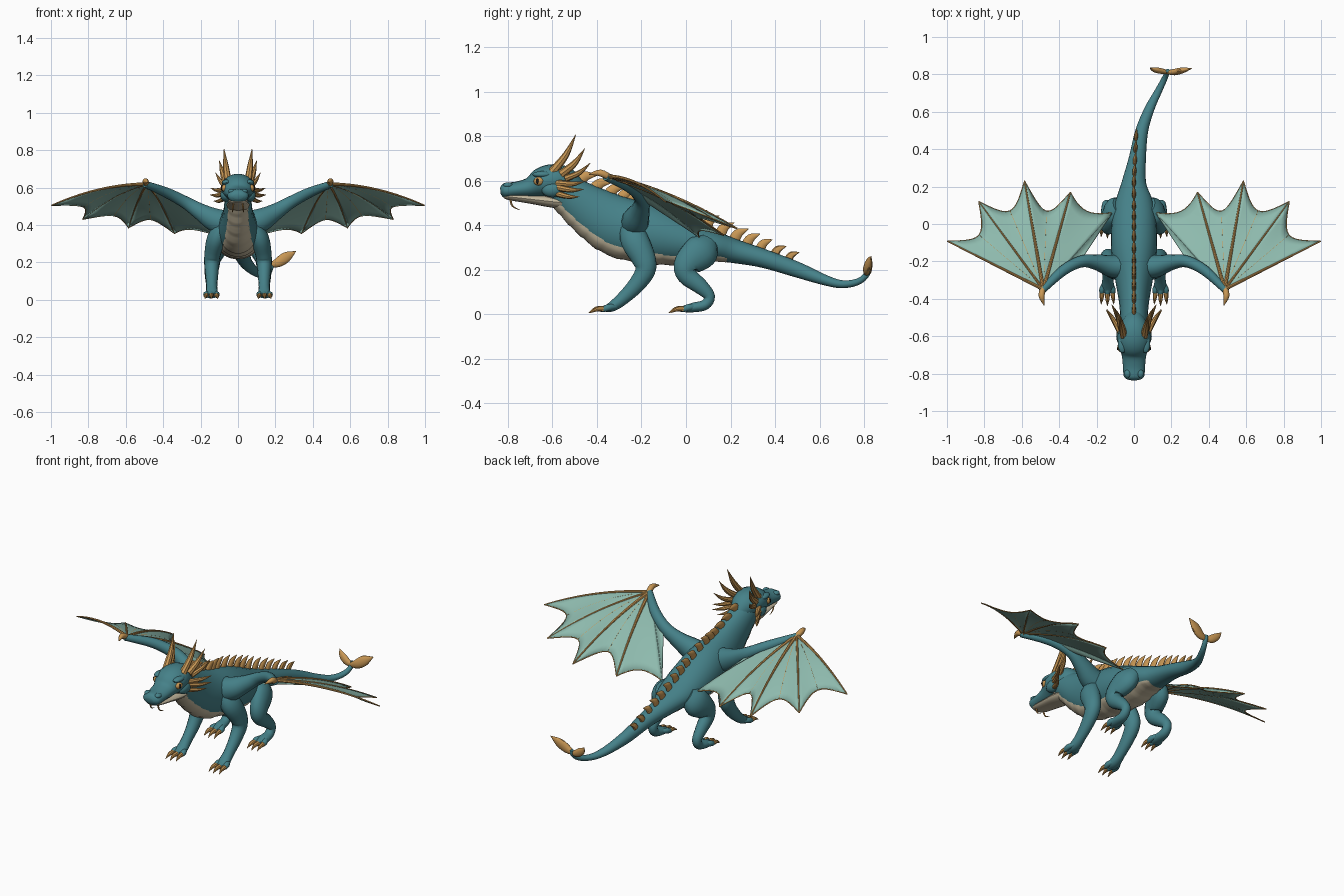
import bpy, bmesh, math
from mathutils import Vector, Matrix

if "Cube" in bpy.data.objects:
    bpy.data.objects.remove(bpy.data.objects["Cube"])

made = []


def material(name, color):
    mat = bpy.data.materials.new(name)
    mat.use_nodes = True
    mat.diffuse_color = (*color, 1)
    mat.node_tree.nodes["Principled BSDF"].inputs["Base Color"].default_value = (*color, 1)
    return mat


TEAL = material("teal scales", (.06, .22, .25))
GOLD = material("gold horn", (.58, .31, .09))
CREAM = material("cream belly", (.55, .48, .34))
MEMBRANE = material("pale green membrane", (.27, .49, .42))
BLACK = material("black pupil", (.01, .01, .01))


def add_object(name, verts, faces, mat):
    mesh = bpy.data.meshes.new(name)
    mesh.from_pydata(verts, [], faces)
    mesh.materials.append(mat)
    obj = bpy.data.objects.new(name, mesh)
    bpy.context.collection.objects.link(obj)
    made.append(obj)
    return obj


def spline(keys, steps):
    """Smooth curve through rows of x, y, z, half width, half height."""
    keys = [tuple(k) if len(k) == 5 else (*k, k[3]) for k in keys]
    padded = [keys[0]] + keys + [keys[-1]]
    rows = []
    for a, b, c, d in zip(padded, padded[1:], padded[2:], padded[3:]):
        for s in range(steps):
            t = s / steps
            rows.append([q + t * (r - p) / 2 + t * t * (2 * p - 5 * q + 4 * r - u) / 2
                         + t ** 3 * (3 * q - p - 3 * r + u) / 2
                         for p, q, r, u in zip(a, b, c, d)])
    return rows + [list(keys[-1])]


def frames(keys, steps):
    """Centre, side axis, up axis and radii for each cross-section."""
    rows = spline(keys, steps)
    points = [Vector(r[:3]) for r in rows]
    overall = (points[-1] - points[0]).normalized()
    ref = Vector((0, 1, 0)) if abs(overall.x) > .7 else Vector((1, 0, 0))
    result = []
    for i, (row, p) in enumerate(zip(rows, points)):
        t = (points[min(i + 1, len(points) - 1)] - points[max(i - 1, 0)]).normalized()
        side = (ref - t * ref.dot(t)).normalized()
        result.append((p, side, side.cross(t), max(row[3], .001), max(row[4], .001)))
    return result


def loft(name, keys, mat, sides=14, steps=4):
    rings = frames(keys, steps)
    verts = []
    for p, side, up, w, h in rings:
        for j in range(sides):
            a = math.tau * j / sides
            verts.append(p + side * w * math.cos(a) + up * h * math.sin(a))
    faces = []
    for i in range(len(rings) - 1):
        for j in range(sides):
            k = (j + 1) % sides
            faces.append((i * sides + j, (i + 1) * sides + j, (i + 1) * sides + k, i * sides + k))
    last = (len(rings) - 1) * sides
    faces += [list(range(sides)), [last + j for j in reversed(range(sides))]]
    return add_object(name, verts, faces, mat)


def ellipsoid(name, center, size, mat):
    bm = bmesh.new()
    bmesh.ops.create_uvsphere(bm, u_segments=16, v_segments=10, radius=1,
                              matrix=Matrix.Translation(center) @ Matrix.Diagonal((*size, 1)))
    obj = add_object(name, [], [], mat)
    bm.to_mesh(obj.data)
    bm.free()


def spike(name, base, tip, radius, bend):
    """Tapered horn from base to tip, bowed by bend."""
    base, tip = Vector(base), Vector(tip)
    mid = (base + tip) / 2 + Vector(bend)
    loft(name, [(*base, radius), (*mid, radius * .75), (*tip, .001)], GOLD, 8, 4)


# Body, neck and tail
body_keys = [(0, -.62, .60, .065, .065), (0, -.52, .53, .072, .09), (0, -.42, .46, .08, .115),
             (0, -.30, .395, .1, .135), (0, -.15, .36, .122, .13), (0, 0, .325, .12, .105),
             (0, .12, .307, .1, .07), (0, .22, .283, .066, .054), (.018, .35, .25, .046, .042),
             (.042, .5, .2, .034, .035), (.085, .62, .155, .026, .024), (.125, .7, .135, .02, .018),
             (.16, .77, .145, .016, .015), (.177, .81, .175, .013, .013), (.18, .82, .205, .01, .01)]
loft("body", body_keys, TEAL, 24, 5)

# Overlapping belly plates
belly = [f for f in frames(body_keys, 9) if f[0].y < .2]
arc = 12
verts, faces = [], []
for i, (p, side, up, w, h) in enumerate(belly):
    lift = 1.015 + .035 * (i % 5) / 4
    for j in range(arc + 1):
        a = math.radians(-143 + 106 * j / arc)
        k = .97 if j in (0, arc) else lift
        verts.append(p + side * w * k * math.cos(a) + up * h * k * math.sin(a))
for i in range(len(belly) - 1):
    for j in range(arc):
        n = i * (arc + 1) + j
        faces.append((n, n + arc + 1, n + arc + 2, n + 1))
add_object("belly_plates", verts, faces, CREAM)

# Row of fins down the back
next_y = -.53
for p, side, up, w, h in frames(body_keys, 20):
    if p.y < next_y or p.y > .48:
        continue
    next_y = p.y + .058
    size = .065 if p.y < .2 else .065 - (p.y - .2) * .07
    base = p + up * (h - .008)
    base.x *= .3
    back = up.cross(side)
    mid = base + up * size * .55 + back * size * .2
    tip = base + up * size + back * size * .8
    loft("back_fin", [(*base, .011, size * .38), (*mid, .01, size * .32), (*tip, .001, .001)],
         GOLD, 8, 4)

# Tail blade
loft("tail_blade_large", [(.17, .812, .185, .008, .01), (.215, .812, .2, .017, .026),
                          (.26, .822, .23, .015, .028), (.31, .832, .26, .001, .001)], GOLD)
loft("tail_blade_small", [(.185, .812, .185, .008, .01), (.145, .818, .195, .015, .022),
                          (.11, .825, .22, .013, .02), (.085, .835, .25, .001, .001)], GOLD)

# Head and lower jaw
loft("head", [(0, -.834, .553, .028, .015), (0, -.815, .555, .054, .034), (0, -.76, .56, .059, .036),
              (0, -.70, .57, .066, .046), (0, -.65, .59, .084, .068), (0, -.60, .6, .088, .074),
              (0, -.55, .592, .076, .072), (0, -.50, .56, .05, .055)], TEAL, 20, 5)
loft("lower_jaw", [(0, -.82, .53, .025, .008), (0, -.79, .527, .046, .015), (0, -.70, .517, .055, .02),
                   (0, -.62, .508, .062, .026), (0, -.55, .5, .06, .028)], CREAM, 16)

tips = [(.998, -.092, .505), (.83, .12, .43), (.585, .23, .385), (.34, .17, .355),
        (.115, .06, .345), (.28, -.19, .51)]
wrist = Vector((.485, -.35, .615))
bone_radii = (.009, .007, .01, .01)

for sx, label in ((1, "left"), (-1, "right")):
    def flip(rows):
        return [(r[0] * sx, *r[1:]) for r in rows]

    def at(x, y, z):
        return (x * sx, y, z)

    # Face details
    ellipsoid(label + "_brow", at(.062, -.645, .628), (.024, .045, .015), TEAL)
    ellipsoid(label + "_eye", at(.07, -.66, .597), (.02, .025, .02), GOLD)
    ellipsoid(label + "_pupil", at(.085, -.668, .598), (.007, .006, .013), BLACK)
    ellipsoid(label + "_nostril", at(.034, -.8, .58), (.018, .022, .013), TEAL)
    ellipsoid(label + "_cheek", at(.065, -.60, .56), (.03, .05, .035), TEAL)
    spike(label + "_chin_whisker", at(.025, -.79, .52), at(.03, -.745, .468), .005, (0, -.012, -.008))

    # Horns and cheek spikes
    horns = [((.055, -.60, .64), (.075, -.495, .808), .02), ((.065, -.56, .63), (.1, -.455, .745), .019),
             ((.07, -.54, .61), (.12, -.43, .68), .015), ((.075, -.58, .59), (.145, -.455, .597), .015),
             ((.075, -.58, .57), (.15, -.46, .562), .015), ((.07, -.59, .545), (.13, -.48, .528), .014)]
    for base, tip, radius in horns:
        spike(label + "_head_horn", at(*base), at(*tip), radius, (0, .008, -.008))

    # Legs
    loft(label + "_front_leg", flip([
        (.08, -.25, .39, .04, .05), (.115, -.23, .33, .05, .064), (.135, -.19, .25, .044, .055),
        (.14, -.183, .195, .04, .046), (.14, -.225, .13, .034, .038), (.14, -.285, .07, .029, .03),
        (.14, -.33, .036, .033, .024), (.14, -.365, .022, .03, .014)]), TEAL)
    loft(label + "_hind_leg", flip([
        (.08, .1, .32, .04, .05), (.112, .068, .282, .052, .08), (.135, .005, .225, .045, .062),
        (.14, .005, .175, .04, .046), (.145, .065, .125, .032, .036), (.145, .105, .08, .026, .026),
        (.145, .085, .042, .027, .024), (.145, .03, .03, .033, .022), (.145, -.005, .022, .03, .014)]), TEAL)

    # Toes and claws
    for leg, foot_y in (("front", -.35), ("hind", .01)):
        for k in (-1, 0, 1):
            x, reach = .142 + k * .028, foot_y - .03 + abs(k) * .008
            loft(label + "_" + leg + "_toe", flip([
                (.142 + k * .015, foot_y + .035, .035, .012), (x, foot_y, .03, .016),
                (x, reach, .021, .012), (x, reach - .01, .018, .006)]), TEAL, 10, 3)
            spike(label + "_" + leg + "_claw", at(x, reach + .006, .024), at(x + k * .006, reach - .058, .006),
                  .0135, (0, 0, .008))

    # Wing arm and thumb claw
    loft(label + "_wing_arm", flip([
        (.04, -.23, .40, .065, .075), (.12, -.225, .425, .06, .065), (.2, -.205, .47, .042, .046),
        (.28, -.2, .52, .032, .034), (.38, -.25, .572, .028, .028), (.495, -.36, .618, .018, .018)]), TEAL)
    loft(label + "_wing_claw", flip([(.485, -.335, .61, .014), (.494, -.385, .635, .016),
                                     (.48, -.435, .628, .002)]), GOLD, 10)

    def sheet(a, b, pull, t, s, lift=0):
        """Point on a wing panel: t across it, s out from the wrist."""
        rim = Vector(a).lerp(Vector(b), t)
        rim = rim.lerp(wrist, pull * 4 * t * (1 - t))
        arch = .028 if pull else .028 * (1 - t)
        p = wrist.lerp(rim, s) + Vector((0, 0, arch * 4 * s * (1 - s) + lift))
        return at(*p)

    # Membrane panels with finger bones above and scalloped gold rims
    n = 10
    for index, pull in enumerate((.2, .2, .24, .1, 0)):
        a, b = tips[index], tips[index + 1]
        verts = [sheet(a, b, pull, i / n, j / n) for i in range(n + 1) for j in range(n + 1)]
        faces = [(i * (n + 1) + j, i * (n + 1) + j + 1, (i + 1) * (n + 1) + j + 1, (i + 1) * (n + 1) + j)
                 for i in range(n) for j in range(n)]
        panel = add_object(label + "_wing_membrane", verts, faces, MEMBRANE)
        thick = panel.modifiers.new("thickness", "SOLIDIFY")
        thick.thickness, thick.offset = .004, 0
        if pull:
            radius = bone_radii[index]
            loft(label + "_wing_rim", [(*sheet(a, b, pull, i / n, 1), .003) for i in range(n + 1)],
                 GOLD, 6, 1)
            loft(label + "_wing_finger", [(*sheet(a, b, pull, 0, j / n, radius * .5 * (1 - j / n)),
                                           radius * (1 - .65 * j / n)) for j in range(n + 1)], GOLD, 8, 1)
        if pull > .1:
            loft(label + "_wing_rib", [(*sheet(a, b, pull, .5, j / n), .0024) for j in range(2, n + 1)],
                 GOLD, 6, 1)

# Smooth shading
bpy.ops.object.select_all(action="DESELECT")
for obj in made:
    obj.select_set(True)
bpy.context.view_layer.objects.active = made[0]
bpy.ops.object.shade_smooth_by_angle(angle=math.radians(40))
